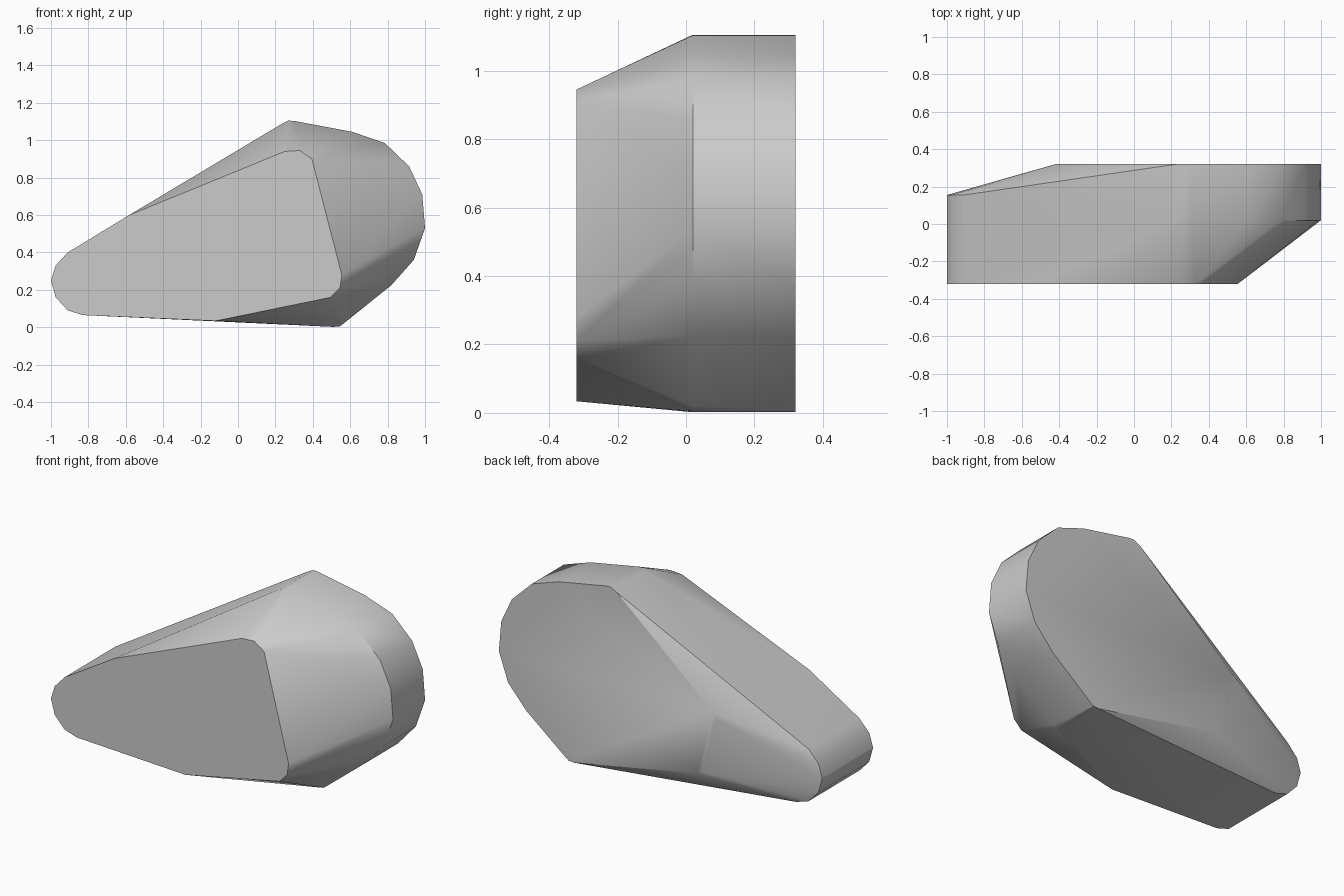
import bpy
import bmesh
import math

default_cube = bpy.data.objects.get("Cube")
if default_cube:
    bpy.data.objects.remove(default_cube, do_unlink=True)

# Single stone colour
stone = bpy.data.materials.new("stone_grey")
stone.use_nodes = True
colour = (0.6, 0.6, 0.6, 1)
stone.diffuse_color = colour
stone.node_tree.nodes["Principled BSDF"].inputs["Base Color"].default_value = colour

# Profiles in (x, z)
tip = [(-.83, .065), (-.91, .09), (-.975, .16), (-1, .25), (-.975, .33), (-.91, .40)]
bulge = [(.23, 1.085), (.27, 1.105), (.30, 1.103), (.61, 1.045), (.785, .985),
         (.915, .86), (.985, .71), (1, .53), (.94, .36), (.82, .225),
         (.565, .02), (.545, .005), (.51, .002)]
front_cut = [(-.585, .598), (.25, .94), (.33, .945), (.395, .90),
             (.555, .28), (.545, .21), (.495, .16), (-.12, .034)]
back_cut = [(-.40, .545), (-.42, .505), (-.325, .17), (-.30, .155)]

# Each profile sits at one or more depths; the hull spans them with bevelled sides
layers = [(tip + front_cut, -.32), (bulge, .02), (tip, .155), (bulge + back_cut, .32)]
bm = bmesh.new()
for profile, y in layers:
    for x, z in profile:
        bm.verts.new((x, y, z))
hull = bmesh.ops.convex_hull(bm, input=bm.verts[:])
unused = {v for v in hull["geom_interior"] + hull["geom_unused"]
          if isinstance(v, bmesh.types.BMVert)}
bmesh.ops.delete(bm, geom=list(unused), context="VERTS")
bmesh.ops.dissolve_limit(bm, angle_limit=math.radians(0.5),
                         verts=bm.verts[:], edges=bm.edges[:])
bmesh.ops.recalc_face_normals(bm, faces=bm.faces[:])

mesh = bpy.data.meshes.new("rock")
bm.to_mesh(mesh)
bm.free()
mesh.materials.append(stone)
rock = bpy.data.objects.new("rock", mesh)
bpy.context.collection.objects.link(rock)

# Soft rounded edges, crisp face borders
bpy.context.view_layer.objects.active = rock
rock.select_set(True)
bpy.ops.object.shade_smooth_by_angle(angle=math.radians(30))
